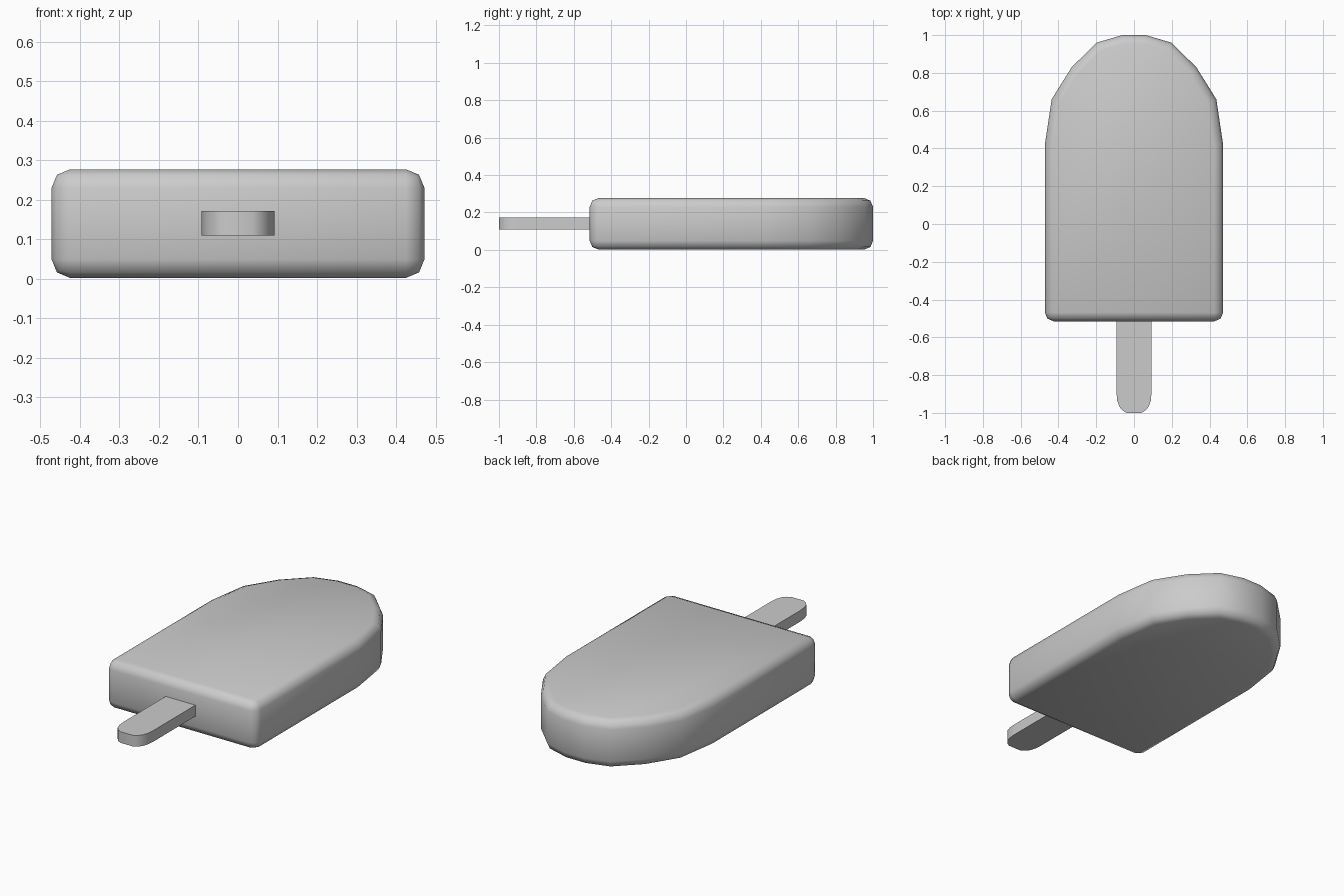
import bpy
import bmesh

if "Cube" in bpy.data.objects:
    bpy.data.objects.remove(bpy.data.objects["Cube"])


def prism(name, half, z0, z1):
    """Extrude an outline, given as its right half, mirrored across x = 0."""
    outline = half + [(-x, y) for x, y in reversed(half)]
    bm = bmesh.new()
    base = bm.faces.new([bm.verts.new((x, y, z0)) for x, y in outline])
    top = bmesh.ops.extrude_face_region(bm, geom=[base])["geom"]
    verts = [v for v in top if isinstance(v, bmesh.types.BMVert)]
    bmesh.ops.translate(bm, verts=verts, vec=(0, 0, z1 - z0))
    bmesh.ops.recalc_face_normals(bm, faces=bm.faces)
    mesh = bpy.data.meshes.new(name)
    bm.to_mesh(mesh)
    bm.free()
    obj = bpy.data.objects.new(name, mesh)
    bpy.context.collection.objects.link(obj)
    return obj


# Ice body: arched slab with softened rim and bottom corners
body = prism("ice_body", [(0.472, -0.515), (0.472, 0.42), (0.436, 0.66),
                          (0.33, 0.83), (0.198, 0.96), (0.062, 1.0)], 0.002, 0.277)
bevel = body.modifiers.new("soft_edges", "BEVEL")
bevel.width = 0.047
bevel.segments = 2
bevel.limit_method = "ANGLE"
bevel.angle_limit = 1.05
body.data.shade_smooth()

# Wooden stick: flat bar with a rounded free end
stick = prism("stick", [(0.038, -1.0), (0.06, -0.988), (0.078, -0.967),
                        (0.089, -0.935), (0.093, -0.89), (0.093, -0.5)], 0.109, 0.172)
bpy.context.view_layer.objects.active = stick
stick.select_set(True)
bpy.ops.object.shade_smooth_by_angle()
